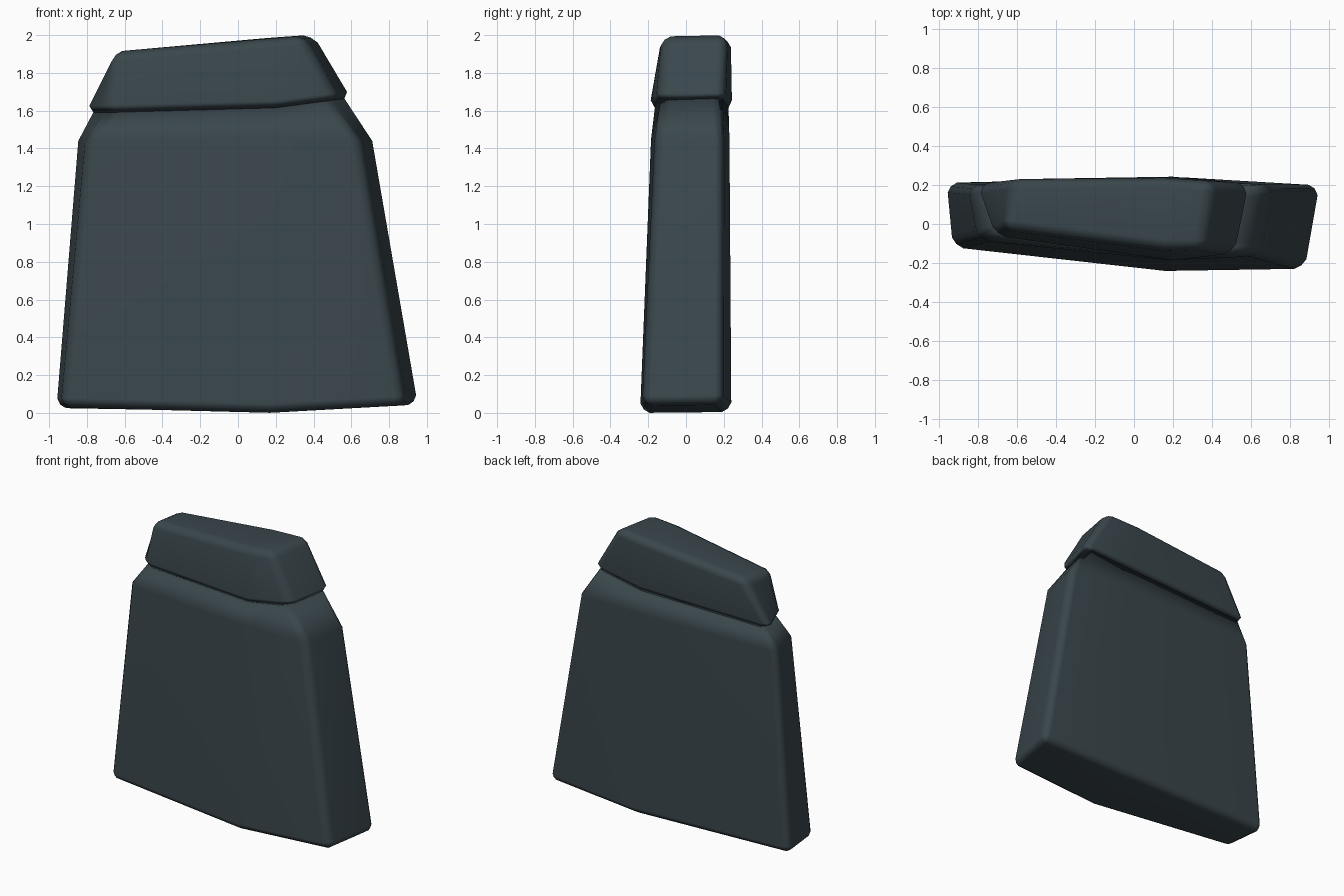
import bpy, bmesh

if "Cube" in bpy.data.objects:
    bpy.data.objects.remove(bpy.data.objects["Cube"])

slate = bpy.data.materials.new("dark_slate")
slate.diffuse_color = (0.042, 0.062, 0.072, 1)
slate.use_nodes = True
slate.node_tree.nodes["Principled BSDF"].inputs["Base Color"].default_value = slate.diffuse_color

# Outlines, counter-clockwise: front left/middle/right, back right/middle/left
FOOT = [(-0.935, -0.12, 0.03), (0.16, -0.243, 0.0), (0.885, -0.232, 0.04),
        (0.96, 0.198, 0.045), (0.25, 0.24, 0.005), (-0.965, 0.212, 0.025)]
SHOULDER = [(-0.80, -0.085, 1.44), (0.18, -0.185, 1.45), (0.65, -0.165, 1.44),
            (0.72, 0.20, 1.44), (0.2, 0.23, 1.45), (-0.855, 0.20, 1.44)]
NECK = [(-0.69, -0.045, 1.59), (0.2, -0.165, 1.615), (0.50, -0.13, 1.655),
        (0.575, 0.19, 1.665), (0.2, 0.225, 1.615), (-0.785, 0.195, 1.59)]
BRIM = [(-0.71, -0.06, 1.63), (0.2, -0.187, 1.655), (0.515, -0.15, 1.695),
        (0.588, 0.207, 1.70), (0.2, 0.243, 1.655), (-0.805, 0.21, 1.625)]
CROWN = [(-0.675, -0.025, 1.912), (0.15, -0.13, 1.98), (0.35, -0.13, 1.997),
         (0.405, 0.22, 2.003), (0.15, 0.237, 1.985), (-0.61, 0.235, 1.912)]
CORNERS = (0, 2, 3, 5)


def loft(name, rings, chamfered_ring):
    """Skin the rings into a solid; chamfer corner edges and one end outline."""
    bm = bmesh.new()
    weight = bm.edges.layers.float.new("bevel_weight_edge")
    vs = [[bm.verts.new(p) for p in ring] for ring in rings]
    for a, b in zip(vs, vs[1:]):
        for i in range(6):
            j = (i + 1) % 6
            bm.faces.new((a[i], a[j], b[j], b[i]))
    for ring in (vs[0], vs[-1]):
        bm.faces.new([ring[i] for i in (0, 1, 4, 5)])
        bm.faces.new([ring[i] for i in (1, 2, 3, 4)])
    for a, b in zip(vs, vs[1:]):
        for i in CORNERS:
            bm.edges.get((a[i], b[i]))[weight] = 1.0
    end = vs[chamfered_ring]
    for i in range(6):
        bm.edges.get((end[i], end[(i + 1) % 6]))[weight] = 1.0
    bmesh.ops.recalc_face_normals(bm, faces=bm.faces)
    for f in bm.faces:
        f.smooth = True
    mesh = bpy.data.meshes.new(name)
    bm.to_mesh(mesh)
    bm.free()
    mesh.materials.append(slate)
    obj = bpy.data.objects.new(name, mesh)
    bpy.context.collection.objects.link(obj)
    bev = obj.modifiers.new("chamfer", 'BEVEL')
    bev.limit_method = 'WEIGHT'
    bev.width = 0.05
    bev.segments = 2
    bev.profile = 0.4
    bev.use_clamp_overlap = False
    wn = obj.modifiers.new("soft_shading", 'WEIGHTED_NORMAL')
    wn.keep_sharp = True
    return obj


# Tapered slab with sloping shoulders
loft("slab_body", [FOOT, SHOULDER, NECK], 0)
# Slightly overhanging cap with a tilted top
loft("slab_cap", [NECK, BRIM, CROWN], -1)
